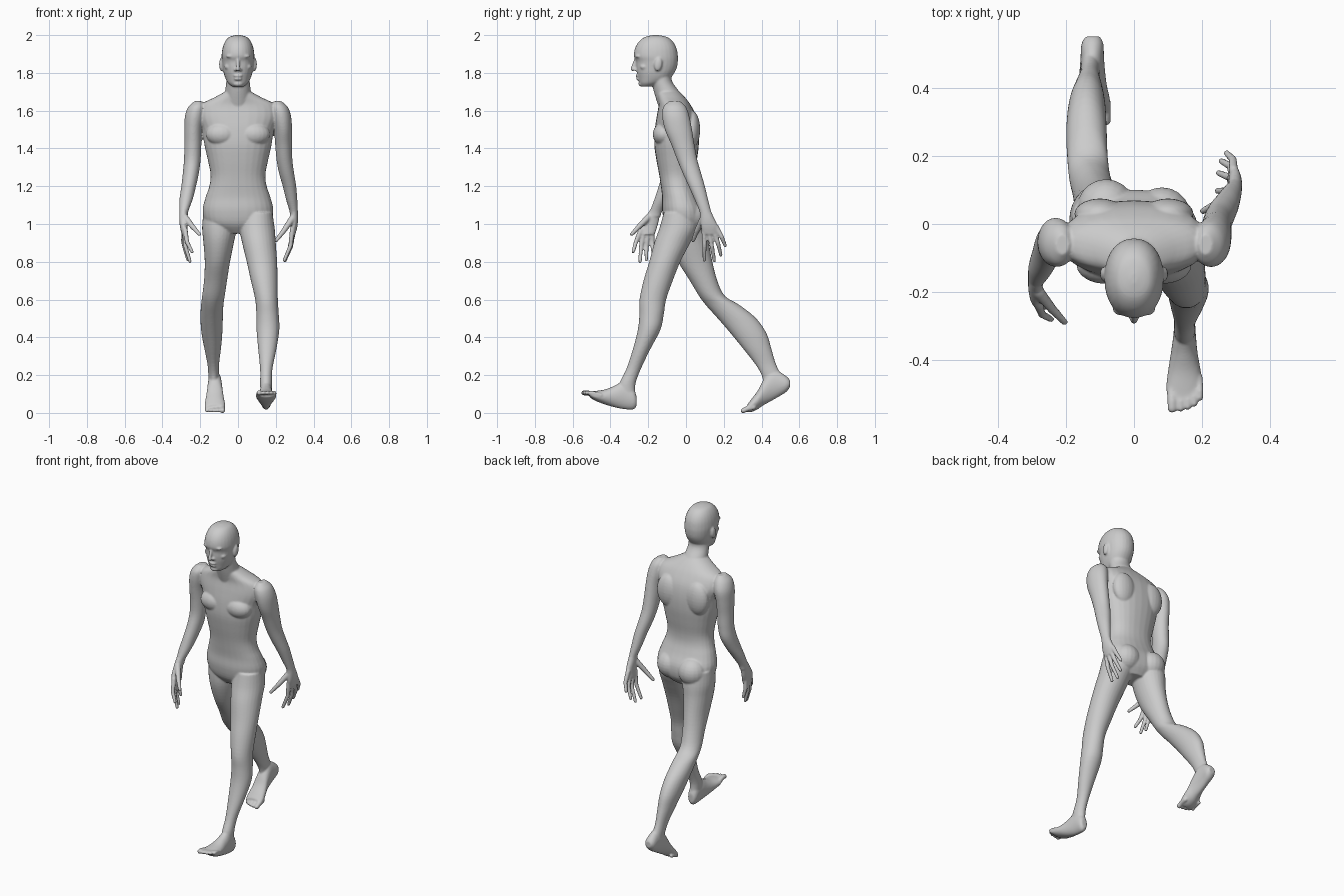
import bpy, bmesh, math
from mathutils import Matrix, Vector

bm = bmesh.new()


def spline(rows, steps=4):
    """Catmull-Rom smoothing of a list of ring descriptions."""
    out = []
    for i in range(len(rows) - 1):
        p0, p1 = rows[max(i - 1, 0)], rows[i]
        p2, p3 = rows[i + 1], rows[min(i + 2, len(rows) - 1)]
        for s in range(steps):
            t = s / steps
            out.append([0.5 * (2 * b + (c - a) * t + (2 * a - 5 * b + 4 * c - d) * t * t
                               + (3 * b - a - 3 * c + d) * t ** 3)
                        for a, b, c, d in zip(p0, p1, p2, p3)])
    return out + [list(rows[-1])]


def loft(axis, rows, power=2.0, sides=28):
    """Rings (position, a0, a1, x0, x1): stacked on z (a is y) or on y (a is z)."""
    rings = []
    for t, a0, a1, x0, x1 in spline(rows):
        ring = []
        for k in range(sides):
            w = 2 * math.pi * k / sides
            c, s = math.cos(w), math.sin(w)
            c = math.copysign(abs(c) ** (2 / power), c)
            s = math.copysign(abs(s) ** (2 / power), s)
            x = (x0 + x1) / 2 + c * (x1 - x0) / 2
            a = (a0 + a1) / 2 + s * (a1 - a0) / 2
            ring.append(bm.verts.new((x, a, t) if axis == 'z' else (x, t, a)))
        rings.append(ring)
    for r, q in zip(rings, rings[1:]):
        for k in range(sides):
            j = (k + 1) % sides
            bm.faces.new((r[k], r[j], q[j], q[k]))
    bm.faces.new(rings[0][::-1])
    bm.faces.new(rings[-1])


def blob(center, radii, tilt=0.0):
    m = Matrix.Translation(center) @ Matrix.Rotation(tilt, 4, 'X') @ Matrix.Diagonal((*radii, 1))
    bmesh.ops.create_uvsphere(bm, u_segments=20, v_segments=14, radius=1, matrix=m)


def digit(points, r0, r1):
    """Finger or toe: tapered segments with ball joints."""
    pts = [Vector(p) for p in points]
    rad = [r0 + (r1 - r0) * i / (len(pts) - 1) for i in range(len(pts))]
    for p, r in zip(pts, rad):
        blob(p, (r, r, r))
    for p, q, a, b in zip(pts, pts[1:], rad, rad[1:]):
        d = q - p
        m = Matrix.Translation((p + q) / 2) @ d.to_track_quat('Z', 'Y').to_matrix().to_4x4()
        bmesh.ops.create_cone(bm, cap_ends=True, segments=14, radius1=a, radius2=b,
                              depth=d.length, matrix=m)


# Torso
loft('z', [(t, f, b, -w, w) for t, f, b, w in [
    (1.70, -.155, -.035, .07), (1.67, -.15, -.005, .125), (1.63, -.145, .025, .2),
    (1.57, -.155, .055, .215), (1.50, -.165, .068, .19), (1.42, -.168, .068, .178),
    (1.34, -.157, .058, .16), (1.26, -.142, .046, .145), (1.20, -.133, .048, .152),
    (1.14, -.126, .068, .172), (1.07, -.126, .098, .187), (1.0, -.11, .095, .165),
    (.95, -.07, .06, .08)]], power=2.25)
for s in (-1, 1):
    blob((s * .085, -.118, 1.475), (.085, .058, .062))              # chest muscle
    blob((s * .10, .03, 1.50), (.075, .045, .10))                   # shoulder blade
    blob((s * .082, .035 - s * .012, 1.045), (.085, .085, .085))    # buttock

# Neck
loft('z', [(1.82, -.185, -.07, -.06, .06), (1.76, -.182, -.075, -.062, .062),
           (1.70, -.17, -.035, -.068, .068), (1.62, -.145, .02, -.08, .08)])

# Head
loft('z', [(t, f, b, -w, w) for t, f, b, w in [
    (2.0, -.175, -.145, .01), (1.99, -.217, -.10, .047), (1.965, -.25, -.069, .069),
    (1.93, -.27, -.05, .082), (1.89, -.276, -.043, .087), (1.862, -.265, -.043, .085),
    (1.83, -.264, -.048, .081), (1.80, -.26, -.062, .076), (1.77, -.253, -.085, .066),
    (1.745, -.247, -.13, .052), (1.728, -.238, -.17, .032)]], power=2.15)
digit([(0, -.266, 1.872), (0, -.277, 1.84), (0, -.283, 1.82)], .008, .011)   # nose
blob((0, -.255, 1.785), (.024, .012, .008))                                  # upper lip
blob((0, -.253, 1.768), (.021, .012, .008))                                  # lower lip
blob((0, -.236, 1.742), (.026, .016, .015))                                  # chin
for s in (-1, 1):
    blob((s * .012, -.266, 1.817), (.009, .012, .008))                       # nostril
    blob((s * .034, -.252, 1.888), (.03, .018, .009))                        # brow
    blob((s * .033, -.244, 1.863), (.014, .013, .009))                       # eye
    blob((s * .05, -.222, 1.832), (.022, .022, .016))                        # cheekbone
    blob((s * .088, -.147, 1.845), (.012, .021, .036), -.15)                 # ear

# Arms: one swings back (+x), the other forward (-x)
shoulder = [(1.65, -.09, -.03, .19, .23), (1.62, -.12, .0, .172, .263),
            (1.57, -.126, .018, .176, .281)]
loft('z', shoulder + [
    (1.50, -.112, .032, .19, .286), (1.42, -.078, .045, .197, .286),
    (1.34, -.047, .06, .204, .288), (1.27, -.018, .08, .217, .297),
    (1.20, .014, .1, .237, .308), (1.13, .045, .117, .254, .314),
    (1.07, .07, .132, .272, .317), (1.04, .078, .14, .275, .318)])
loft('z', [(t, f, b, -o, -i) for t, f, b, i, o in shoulder] + [
    (1.50, -.118, .012, -.284, -.19), (1.42, -.108, .003, -.284, -.194),
    (1.34, -.106, .0, -.286, -.198), (1.27, -.122, -.008, -.292, -.207),
    (1.20, -.145, -.042, -.3, -.222), (1.13, -.168, -.088, -.31, -.24),
    (1.07, -.19, -.125, -.311, -.262), (1.04, -.202, -.135, -.311, -.266)])

# Back-swung hand
loft('z', [(1.08, .07, .128, .275, .314), (1.04, .075, .145, .275, .318),
           (.99, .078, .168, .277, .315), (.945, .088, .172, .274, .304)])
digit([(.288, .09, 1.03), (.243, .058, .965), (.202, .038, .912)], .018, .01)
for base, mid, tip in [((.288, .095, .97), (.278, .098, .885), (.245, .097, .808)),
                       ((.29, .12, .962), (.28, .137, .88), (.248, .15, .805)),
                       ((.292, .143, .967), (.283, .17, .895), (.256, .185, .835)),
                       ((.292, .16, .985), (.29, .19, .93), (.272, .208, .885))]:
    digit([base, mid, tip], .014, .0095)

# Forward-swung hand
loft('z', [(1.08, -.188, -.122, -.308, -.265), (1.04, -.212, -.138, -.311, -.268),
           (.99, -.243, -.15, -.308, -.268), (.945, -.25, -.165, -.298, -.264)])
digit([(-.28, -.2, 1.035), (-.24, -.25, .985), (-.204, -.288, .945)], .018, .01)
for base, mid, tip in [((-.28, -.238, .97), (-.27, -.265, .905), (-.243, -.28, .853)),
                       ((-.282, -.222, .962), (-.278, -.238, .88), (-.254, -.243, .802)),
                       ((-.284, -.2, .96), (-.284, -.21, .88), (-.265, -.21, .81)),
                       ((-.286, -.18, .97), (-.29, -.178, .905), (-.277, -.175, .85))]:
    digit([base, mid, tip], .014, .0095)

# Forward leg
loft('z', [(1.06, -.118, .05, .02, .182), (.98, -.14, .06, .008, .194),
           (.90, -.168, .022, .022, .2), (.80, -.195, -.03, .046, .207),
           (.70, -.225, -.07, .068, .21), (.60, -.246, -.105, .091, .211),
           (.52, -.247, -.118, .097, .216), (.44, -.255, -.135, .098, .219),
           (.335, -.282, -.19, .107, .203), (.23, -.317, -.24, .117, .182),
           (.15, -.355, -.268, .117, .18), (.08, -.36, -.265, .12, .178)])
# Forward foot, toes raised
loft('y', [(-.262, .035, .09, .132, .168), (-.28, .018, .13, .12, .178),
           (-.33, .02, .165, .115, .182), (-.38, .03, .143, .108, .187),
           (-.43, .045, .124, .1, .196), (-.48, .064, .116, .094, .203),
           (-.51, .083, .113, .098, .2)])
for x, y, r in [(.112, -.541, .014), (.137, -.541, .0105), (.158, -.536, .0105),
                (.177, -.527, .01), (.194, -.51, .01)]:
    digit([(x - .002, y + .06, .093), (x, y + .02, .106), (x, y, .106)], r, r)

# Trailing leg
loft('z', [(1.06, -.085, .1, -.183, -.02), (.98, -.09, .115, -.19, -.008),
           (.90, -.08, .122, -.183, -.022), (.80, -.042, .14, -.176, -.042),
           (.70, .02, .166, -.18, -.058), (.62, .068, .205, -.19, -.07),
           (.57, .105, .285, -.196, -.077), (.50, .168, .372, -.199, -.08),
           (.42, .237, .427, -.193, -.083), (.34, .302, .452, -.178, -.09),
           (.26, .365, .476, -.162, -.1), (.20, .4, .505, -.157, -.1),
           (.15, .41, .535, -.155, -.1)])
# Trailing foot, pushing off the toes
loft('y', [(.55, .135, .175, -.142, -.1), (.53, .11, .195, -.154, -.09),
           (.49, .085, .22, -.157, -.088), (.45, .062, .222, -.16, -.085),
           (.41, .04, .175, -.165, -.08), (.38, .02, .118, -.172, -.073),
           (.35, .006, .078, -.177, -.068), (.325, .003, .045, -.175, -.07)])
for x, y, r in [(-.082, .303, .014), (-.107, .303, .0105), (-.128, .307, .0105),
                (-.147, .314, .01), (-.165, .327, .01)]:
    digit([(x, y + .055, .03), (x, y + .02, .022), (x, y, .012)], r, r)

# Blend all parts into one smooth skin
bmesh.ops.recalc_face_normals(bm, faces=bm.faces[:])
mesh = bpy.data.meshes.new("walking_figure")
bm.to_mesh(mesh)
bm.free()
body = bpy.data.objects.new("walking_figure", mesh)
bpy.context.collection.objects.link(body)
remesh = body.modifiers.new("blend", 'REMESH')
remesh.mode = 'VOXEL'
remesh.voxel_size = 0.005
remesh.use_smooth_shade = True
smooth = body.modifiers.new("soften", 'SMOOTH')
smooth.factor = 0.5
smooth.iterations = 6
